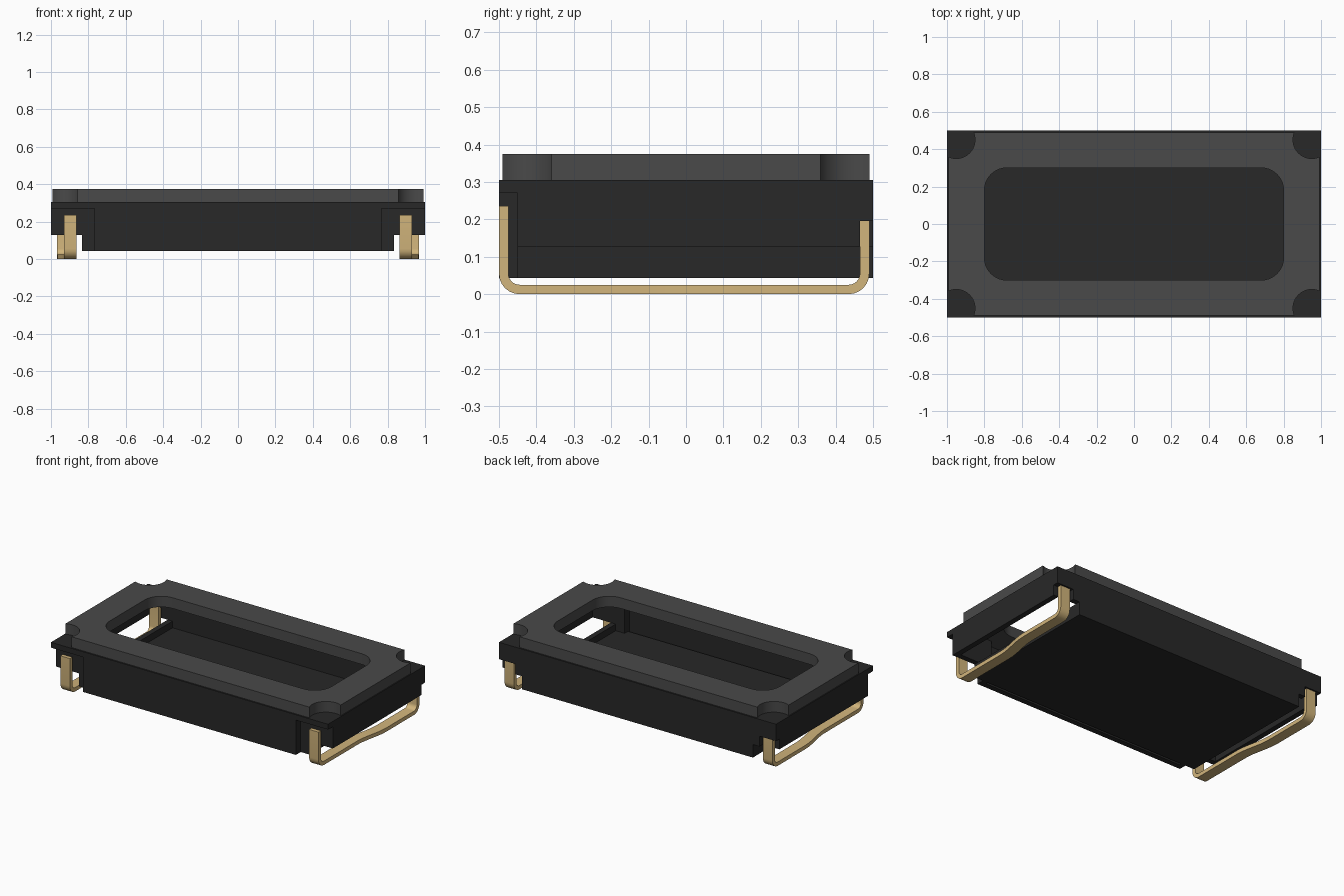
import bpy, bmesh
from math import sin, cos, radians, pi

old = bpy.data.objects.get("Cube")
if old:
    bpy.data.objects.remove(old, do_unlink=True)


def material(name, rgb):
    m = bpy.data.materials.new(name)
    m.use_nodes = True
    m.diffuse_color = (*rgb, 1)
    bsdf = next(n for n in m.node_tree.nodes if n.type == 'BSDF_PRINCIPLED')
    bsdf.inputs["Base Color"].default_value = (*rgb, 1)
    return m


BLACK = material("black plastic", (0.021, 0.021, 0.021))
GREY = material("dark grey plastic", (0.067, 0.067, 0.067))
GOLD = material("gold metal", (0.64, 0.46, 0.20))


def add_object(name, mesh, mat):
    mesh.materials.clear()
    mesh.materials.append(mat)
    ob = bpy.data.objects.new(name, mesh)
    bpy.context.scene.collection.objects.link(ob)
    return ob


def bm_object(name, bm, mat):
    bmesh.ops.recalc_face_normals(bm, faces=bm.faces)
    mesh = bpy.data.meshes.new(name)
    bm.to_mesh(mesh)
    bm.free()
    return add_object(name, mesh, mat)


def boxes(name, mat, items, mirrored=True):
    """Boxes given by x, y and z ranges, optionally repeated on the -x side."""
    bm = bmesh.new()
    for side in ((1, -1) if mirrored else (1,)):
        for xr, yr, zr in items:
            made = bmesh.ops.create_cube(bm, size=1)["verts"]
            for v in made:
                v.co = [(r[0] + r[1]) / 2 + c * (r[1] - r[0])
                        for c, r in zip(v.co, (xr, yr, zr))]
                v.co.x *= side
    return bm_object(name, bm, mat)


# Body: floor, thin long walls, stepped end walls and lead notches
BOTTOM, STEP, TOP = 0.043, 0.128, 0.305
WALL, END, NOTCH = 0.035, 0.833, 0.768
boxes("floor", BLACK, [((-END, END), (-0.45, 0.5 - WALL), (BOTTOM, 0.085))],
      False)
boxes("front_wall", BLACK,
      [((-NOTCH, NOTCH), (-0.5, WALL - 0.5), (BOTTOM, TOP))], False)
boxes("back_wall", BLACK,
      [((-END, END), (0.5 - WALL, 0.5), (BOTTOM, TOP))], False)
boxes("front_notch_walls", BLACK, [
    ((NOTCH, 1), (-0.5, -0.45), (0.27, TOP)),
    ((NOTCH - WALL, NOTCH), (WALL - 0.5, WALL - 0.45), (BOTTOM, TOP)),
    ((NOTCH, END), (-0.45, WALL - 0.45), (BOTTOM, TOP)),
    ((END, 1), (-0.45, WALL - 0.45), (STEP, TOP))])
boxes("back_notch_walls", BLACK, [
    ((END, 0.88), (0.5 - WALL, 0.5), (STEP, TOP)),
    ((0.88, 1), (0.5 - WALL, 0.5), (0.195, TOP))])
boxes("end_walls", BLACK, [
    ((1 - WALL, 1), (WALL - 0.45, 0.5 - WALL), (STEP, TOP))])
boxes("end_lips", BLACK, [
    ((END - WALL, END), (WALL - 0.45, 0.5 - WALL), (0.085, STEP))])
boxes("corner_ledges", BLACK, [
    ((END, 1 - WALL), (WALL - 0.45, -0.34), (0.285, TOP)),
    ((END, 1 - WALL), (0.34, 0.5 - WALL), (0.285, TOP))])


# Top plate: scooped corners around a rounded window
def corner_loop(cx, cy, r, start, end, steps):
    pts = []
    for sx, sy in ((1, 1), (-1, 1), (-1, -1), (1, -1)):
        arc = []
        for i in range(steps + 1):
            a = radians(start + (end - start) * i / steps)
            arc.append((sx * (cx + r * cos(a)), sy * (cy + r * sin(a))))
        pts += arc if sx * sy > 0 else arc[::-1]
    return pts


curve = bpy.data.curves.new("plate_outline", 'CURVE')
curve.dimensions = '2D'
curve.fill_mode = 'BOTH'
curve.extrude = 0.035
for loop in (corner_loop(0.95, 0.45, 0.1, -64.5, -203.6, 16),
             corner_loop(0.68, 0.18, 0.12, 0, 90, 10)):
    spline = curve.splines.new('POLY')
    spline.points.add(len(loop) - 1)
    for p, (x, y) in zip(spline.points, loop):
        p.co = (x, y, 0, 1)
    spline.use_cyclic_u = True
helper = bpy.data.objects.new("plate_outline", curve)
bpy.context.scene.collection.objects.link(helper)
graph = bpy.context.evaluated_depsgraph_get()
plate_mesh = bpy.data.meshes.new_from_object(helper.evaluated_get(graph))
bpy.data.objects.remove(helper, do_unlink=True)
plate = add_object("top_plate", plate_mesh, GREY)
plate.location.z = TOP + 0.035


# Leads: flat strips bent up at both ends with a sideways jog beneath
def lead(name, side):
    front, back, r, t, half = -0.5, 0.49, 0.055, 0.025, 0.034
    # each station: point on the outer face, with its inward direction
    path = [((front, 0.235), (1, 0))]
    for i in range(7):
        a = pi + pi / 2 * i / 6
        path.append(((front + r + r * cos(a), r + r * sin(a)),
                     (-cos(a), -sin(a))))
    for i in range(9):
        path.append(((-0.1 + 0.25 * i / 8, 0), (0, 1)))
    for i in range(7):
        a = pi * 1.5 + pi / 2 * i / 6
        path.append(((back - r + r * cos(a), r + r * sin(a)),
                     (-cos(a), -sin(a))))
    path.append(((back, 0.195), (-1, 0)))

    bm = bmesh.new()
    rings = []
    for (y, z), (ny, nz) in path:
        k = min(max((y + 0.1) / 0.25, 0), 1)
        x = 0.8975 + 0.035 * k * k * (3 - 2 * k)
        rings.append([bm.verts.new((side * (x + dx), y + ny * d, z + nz * d))
                      for dx, d in ((-half, 0), (half, 0),
                                    (half, t), (-half, t))])
    for a, b in zip(rings, rings[1:]):
        for i in range(4):
            j = (i + 1) % 4
            bm.faces.new((a[i], a[j], b[j], b[i]))
    bm.faces.new(rings[0])
    bm.faces.new(rings[-1])
    return bm_object(name, bm, GOLD)


smooth = [plate, lead("left_lead", 1), lead("right_lead", -1)]

# Soft shading on the curved parts
bpy.ops.object.select_all(action='DESELECT')
for ob in smooth:
    ob.select_set(True)
bpy.context.view_layer.objects.active = plate
bpy.ops.object.shade_smooth_by_angle(angle=radians(30))
